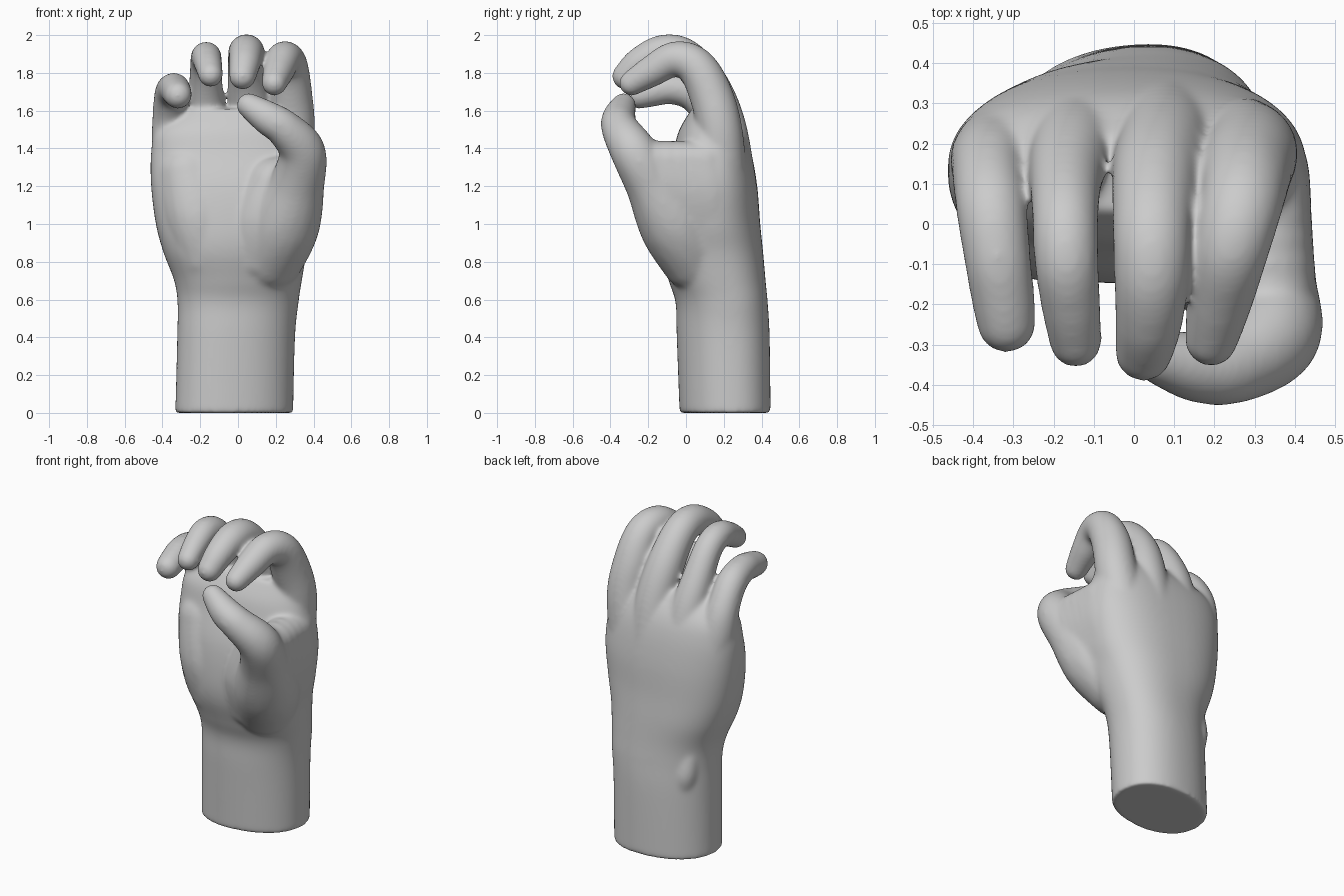
import bpy, bmesh
from math import cos, sin, tau, copysign
from mathutils import Matrix

cube = bpy.data.objects.get("Cube")
if cube:
    bpy.data.objects.remove(cube)

skin = bpy.data.materials.new("matte grey")
skin.use_nodes = True
GREY = (0.6, 0.6, 0.6, 1)
skin.diffuse_color = GREY
skin.node_tree.nodes["Principled BSDF"].inputs["Base Color"].default_value = GREY


def spline(points, steps):
    """Smooth curve through tuples of any length (Catmull-Rom)."""
    ends = [points[0]] + points + [points[-1]]
    out = []
    for i in range(len(points) - 1):
        quads = list(zip(*ends[i:i + 4]))
        for s in range(steps):
            t = s / steps
            out.append([0.5 * (2 * b + (c - a) * t + (2 * a - 5 * b + 4 * c - d) * t ** 2
                               + (3 * b - a - 3 * c + d) * t ** 3) for a, b, c, d in quads])
    return out + [list(points[-1])]


def loft(bm, sections, sides=56):
    """Stack rounded sections: z, centre x, half width, front y, back y, squareness, skew."""
    rings = []
    for z, cx, half, front, back, power, skew in spline(sections, 6):
        ring = []
        for k in range(sides):
            c, s = cos(tau * k / sides), sin(tau * k / sides)
            x = half * copysign(abs(c) ** (2 / power), c)
            y = (front + back) / 2 + (back - front) / 2 * copysign(abs(s) ** (2 / power), s)
            ring.append(bm.verts.new((cx + x, y + skew * x, z)))
        rings.append(ring)
    for low, high in zip(rings, rings[1:]):
        for k in range(sides):
            n = (k + 1) % sides
            bm.faces.new((low[k], low[n], high[n], high[k]))
    bm.faces.new(rings[0][::-1])
    bm.faces.new(rings[-1])


def limb(bm, joints, steps=9):
    """Rounded limb through joints given as x, y, z, radius."""
    for x, y, z, r in spline(joints, steps):
        bmesh.ops.create_icosphere(bm, subdivisions=3, radius=r,
                                   matrix=Matrix.Translation((x, y, z)))


bm = bmesh.new()

# Forearm, wrist and palm
loft(bm, [
    (0, -.02, .312, -.031, .445, 2.2, .1), (.4, -.01, .312, -.046, .44, 2.2, .1),
    (.58, 0, .32, -.052, .43, 2.25, .09), (.7, 0, .338, -.09, .42, 2.3, .06),
    (.85, -.015, .38, -.137, .408, 2.4, .02), (1.0, -.015, .42, -.147, .393, 2.4, 0),
    (1.2, -.015, .445, -.125, .377, 2.4, 0), (1.38, -.025, .435, -.07, .345, 2.4, 0),
    (1.5, -.03, .4, -.035, .3, 2.4, 0), (1.61, .02, .3, .03, .22, 2.4, 0),
])

# Fingers, each from the back of the hand over the knuckle to the tip
index = [(.23, .19, 1.15, .14), (.285, .18, 1.48, .123), (.278, .13, 1.69, .116),
         (.267, .05, 1.835, .104), (.243, -.06, 1.873, .094), (.215, -.18, 1.81, .084),
         (.192, -.288, 1.745, .067)]
middle = [(.08, .235, 1.2, .14), (.075, .202, 1.5, .122), (.055, .125, 1.72, .111),
          (.045, .0, 1.878, .1), (.044, -.12, 1.908, .095), (.037, -.24, 1.855, .085),
          (.024, -.32, 1.782, .072)]
ring = [(-.13, .225, 1.2, .14), (-.15, .195, 1.48, .113), (-.168, .13, 1.67, .095),
        (-.171, .02, 1.84, .084), (-.168, -.09, 1.885, .081), (-.157, -.2, 1.845, .075),
        (-.145, -.292, 1.79, .066)]
little = [(-.3, .185, 1.18, .135), (-.345, .165, 1.43, .112), (-.36, .13, 1.57, .094),
          (-.354, .04, 1.685, .09), (-.34, -.08, 1.717, .084), (-.326, -.18, 1.7, .08),
          (-.317, -.247, 1.683, .074)]

# Thumb with its base
thumb = [(.16, .05, .83, .19), (.24, -.055, 1.0, .195), (.31, -.17, 1.2, .148),
         (.34, -.275, 1.38, .124), (.25, -.347, 1.5, .1), (.16, -.355, 1.56, .09),
         (.057, -.33, 1.628, .066)]
thumb_pad = [(.1, .03, .84, .17), (.14, -.005, 1.02, .195), (.2, -.04, 1.2, .16)]

# Heel of the palm and wrist bone
palm_heel = [(-.17, .05, .84, .165), (-.21, .05, 1.04, .195), (-.26, .08, 1.26, .175)]
wrist_bone = [(-.19, .295, .43, .07), (-.205, .298, .52, .078), (-.215, .28, .63, .07)]

for joints in (index, middle, ring, little, thumb, thumb_pad, palm_heel, wrist_bone):
    limb(bm, joints)

# Web of skin stretched between the edge of the palm and the thumb
palm_edge = spline([(.21, .12, .9, .16), (.285, .12, 1.15, .15), (.32, .1, 1.33, .112)], 8)
thumb_edge = spline([(.23, -.04, .93, .17), (.305, -.15, 1.18, .146), (.34, -.24, 1.33, .113)], 8)
for palm_point, thumb_point in zip(palm_edge, thumb_edge):
    limb(bm, [palm_point, thumb_point], 7)

mesh = bpy.data.meshes.new("hand")
bm.to_mesh(mesh)
bm.free()
hand = bpy.data.objects.new("hand", mesh)
bpy.context.collection.objects.link(hand)
mesh.materials.append(skin)

# Fuse everything into one skin and soften the joins
fuse = hand.modifiers.new("fuse", 'REMESH')
fuse.mode = 'VOXEL'
fuse.voxel_size = 0.01
fuse.use_smooth_shade = True
soften = hand.modifiers.new("soften", 'SMOOTH')
soften.factor = 0.5
soften.iterations = 25
